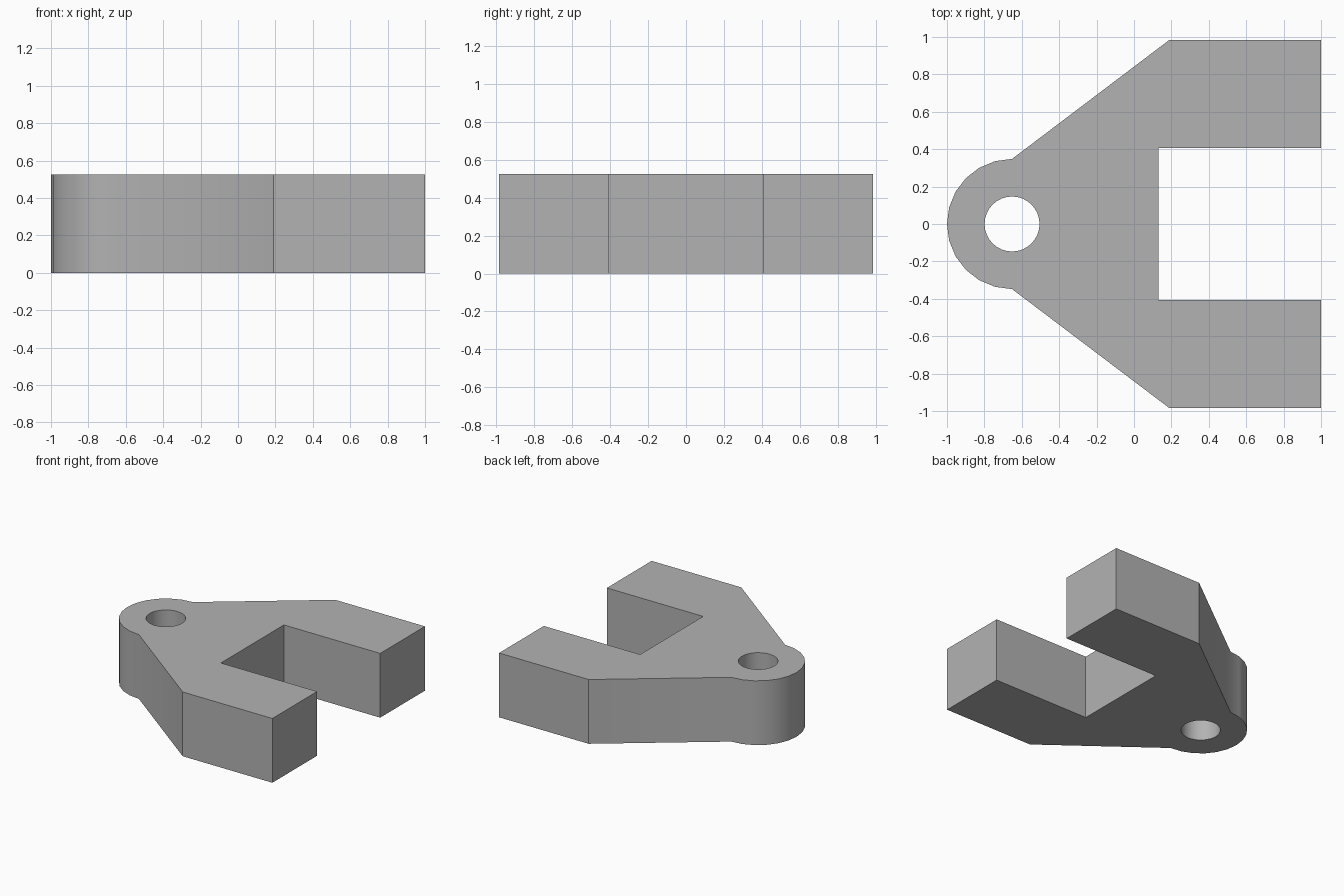
import bpy
import bmesh
from math import cos, sin, pi

cube = bpy.data.objects.get("Cube")
if cube:
    bpy.data.objects.remove(cube, do_unlink=True)

HEIGHT = 0.525
EYE_X, EYE_R, HOLE_R = -0.652, 0.348, 0.147
WIDE, SLOT = 0.985, 0.407


def arc(radius, start, sweep, steps, closed=False):
    count = steps if closed else steps + 1
    return [(EYE_X + radius * cos(start + sweep * i / steps),
             radius * sin(start + sweep * i / steps)) for i in range(count)]


# Half of the fork, mirrored across y = 0, joined by the rounded eye end
prong = [(0.13, SLOT), (1, SLOT), (1, WIDE), (0.19, WIDE)]
mirrored = [(x, -y) for x, y in reversed(prong)]
outline = prong + arc(EYE_R, pi / 2, pi, 12) + mirrored
hole = arc(HOLE_R, 0, 2 * pi, 32, closed=True)

# Fill the outline around the hole, then extrude it into a solid
bm = bmesh.new()
edges = []
for loop in (outline, hole):
    verts = [bm.verts.new((x, y, 0)) for x, y in loop]
    edges += [bm.edges.new((v, verts[i - 1])) for i, v in enumerate(verts)]
bmesh.ops.triangle_fill(bm, edges=edges, use_beauty=True)
solid = bmesh.ops.extrude_face_region(bm, geom=bm.faces[:], use_keep_orig=True)
top = [v for v in solid["geom"] if isinstance(v, bmesh.types.BMVert)]
bmesh.ops.translate(bm, verts=top, vec=(0, 0, HEIGHT))
bmesh.ops.recalc_face_normals(bm, faces=bm.faces[:])
mesh = bpy.data.meshes.new("fork_bracket")
bm.to_mesh(mesh)
bm.free()

bracket = bpy.data.objects.new("fork_bracket", mesh)
bpy.context.collection.objects.link(bracket)

# Plain grey finish
grey = bpy.data.materials.new("plain_grey")
grey.use_nodes = True
colour = (0.45, 0.45, 0.45, 1)
grey.diffuse_color = colour
grey.node_tree.nodes["Principled BSDF"].inputs["Base Color"].default_value = colour
mesh.materials.append(grey)

# Smooth the curved walls and keep the corners crisp
bpy.ops.object.select_all(action="DESELECT")
bracket.select_set(True)
bpy.context.view_layer.objects.active = bracket
bpy.ops.object.shade_smooth_by_angle(angle=pi / 6)
